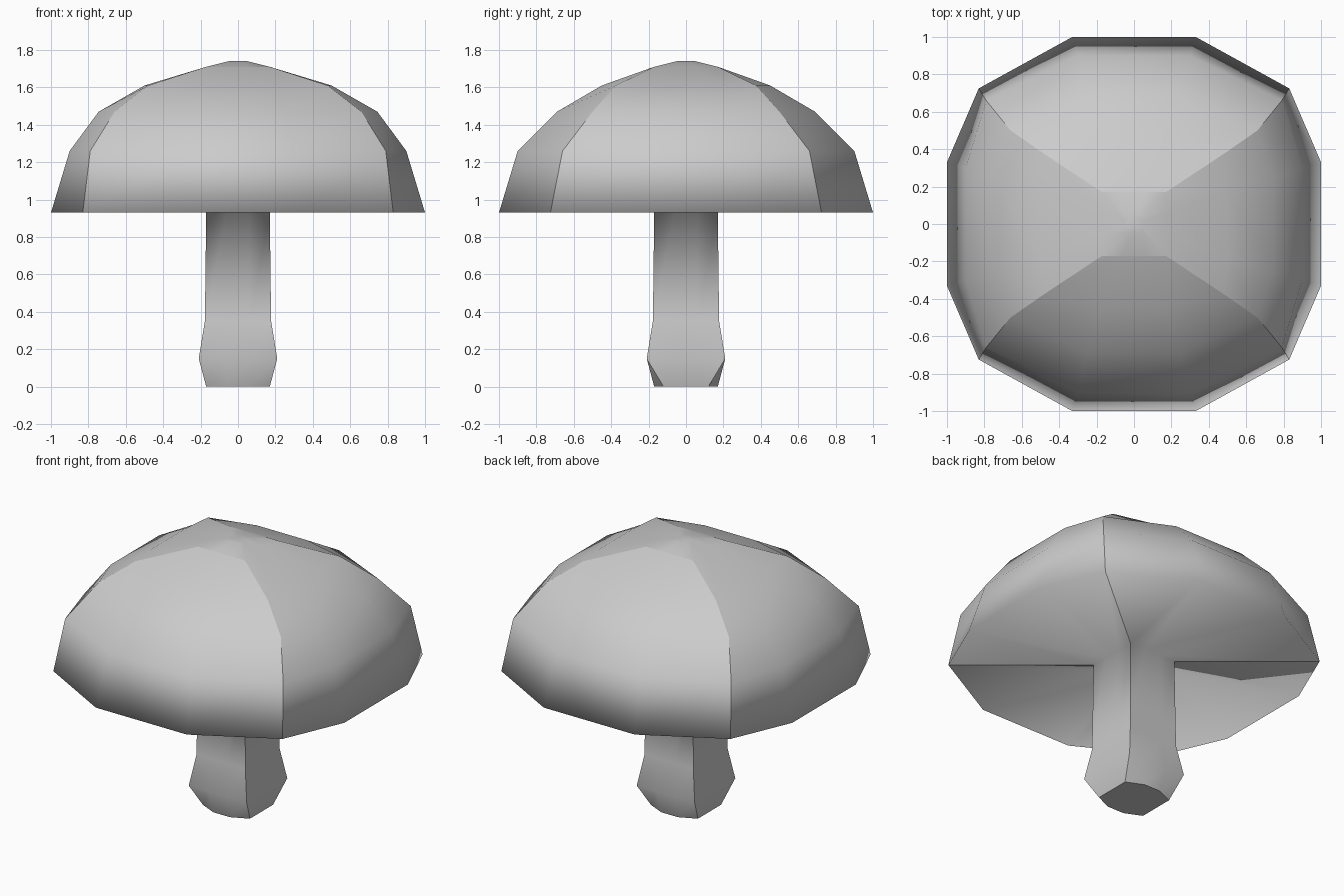
import bpy
import bmesh

if "Cube" in bpy.data.objects:
    bpy.data.objects.remove(bpy.data.objects["Cube"])

gray = bpy.data.materials.new("plain gray")
gray.use_nodes = True
color = (0.6, 0.6, 0.6, 1)
gray.diffuse_color = color
gray.node_tree.nodes["Principled BSDF"].inputs["Base Color"].default_value = color


def ring_points(z, side_x, side_y, corner_x, corner_y, mid):
    """Twelve-point rounded square, counter-clockwise; corners are every third point."""
    quarter = [(side_x, mid), (corner_x, corner_y), (mid, side_y)]
    points = []
    for sx, sy in ((1, 1), (-1, 1), (-1, -1), (1, -1)):
        part = quarter if sx * sy > 0 else quarter[::-1]
        points += [(sx * x, sy * y, z) for x, y in part]
    return points


# Sections: height, half width, half depth, corner x, corner y, middle panel half width
stem = [
    (0.00, 0.17, 0.17, 0.17, 0.12, 0.06),
    (0.15, 0.21, 0.21, 0.21, 0.21, 0.07),
    (0.35, 0.177, 0.177, 0.177, 0.177, 0.06),
    (0.93, 0.17, 0.17, 0.17, 0.17, 0.06),
]
cap = [
    (0.93, 1.00, 1.00, 0.83, 0.725, 0.33),
    (1.26, 0.90, 0.90, 0.79, 0.66, 0.30),
    (1.47, 0.745, 0.69, 0.66, 0.50, 0.25),
    (1.61, 0.50, 0.45, 0.48, 0.375, 0.18),
    (1.71, 0.17, 0.17, 0.17, 0.17, 0.06),
]
crown = [(1.74, 0.05, 0.05, 0.05, 0.05, 0.02)]

# Stem, underside and cap as one continuous skin
bm = bmesh.new()
rings = [[bm.verts.new(p) for p in ring_points(*s)] for s in stem + cap + crown]
for low, high in zip(rings, rings[1:]):
    for i in range(12):
        j = (i + 1) % 12
        bm.faces.new((low[i], low[j], high[j], high[i]))
bm.faces.new(rings[0][::-1])
bm.faces.new(rings[-1])
for face in bm.faces:
    face.smooth = True

# Hard creases down the four corners, around the foot and beside the crown
for low, high in zip(rings[:-2], rings[1:-1]):
    for i in range(1, 12, 3):
        bm.edges.get((low[i], high[i])).smooth = False
for i in range(12):
    bm.edges.get((rings[0][i], rings[0][(i + 1) % 12])).smooth = False
for edge in bm.edges:
    a, b = edge.verts
    if a in rings[-2] and b in rings[-2] and abs(a.co.y - b.co.y) < 0.001:
        edge.smooth = False

mesh = bpy.data.meshes.new("mushroom")
bm.to_mesh(mesh)
bm.free()
mesh.materials.append(gray)
bpy.context.collection.objects.link(bpy.data.objects.new("mushroom", mesh))
